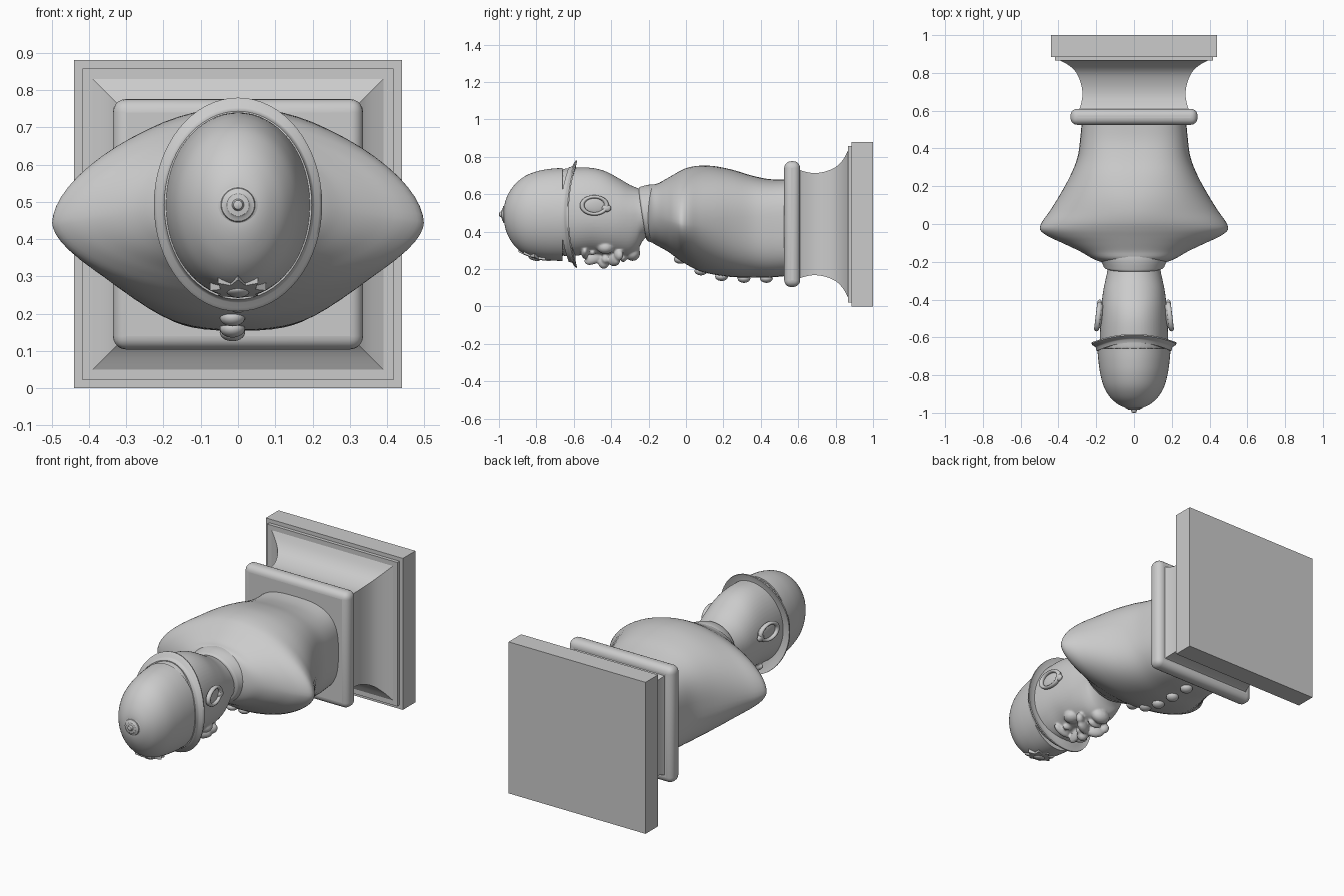
import bpy, math
from mathutils import Vector

SEG = 64


def finish(ob, angle=35):
    bpy.ops.object.select_all(action='DESELECT')
    ob.select_set(True)
    bpy.context.view_layer.objects.active = ob
    bpy.ops.object.shade_smooth_by_angle(angle=math.radians(angle))
    return ob


def mesh_object(name, verts, faces):
    me = bpy.data.meshes.new(name)
    me.from_pydata(verts, [], faces)
    me.update()
    ob = bpy.data.objects.new(name, me)
    bpy.context.collection.objects.link(ob)
    return ob


def spline(rows, steps):
    # Catmull-Rom interpolation of the station rows
    out = []
    for i in range(len(rows) - 1):
        p = [rows[max(0, min(len(rows) - 1, i + k))] for k in (-1, 0, 1, 2)]
        for s in range(steps):
            t = s / steps
            out.append([0.5 * (2 * b + (c - a) * t + (2 * a - 5 * b + 4 * c - d) * t * t
                               + (3 * b - a - 3 * c + d) * t ** 3) for a, b, c, d in zip(*p)])
    return out + [list(rows[-1])]


def loft(name, rows, steps=4, sag=0.0, tilt=0.0, angle=35):
    # rows: y, half width, z low, z high, z of widest point, roundness exponent
    rows = spline(rows, steps) if steps > 1 else rows
    verts, faces = [], []
    for y, w, lo, hi, zc, n in rows:
        for k in range(SEG):
            a = 2 * math.pi * k / SEG
            c, s = math.cos(a), math.sin(a)
            x = w * math.copysign(abs(c) ** (2 / n), c)
            z = zc + math.copysign(abs(s) ** (2 / n), s) * (hi - zc if s > 0 else zc - lo)
            verts.append((x, y + sag * s * s + tilt * s, z))
    for r in range(len(rows) - 1):
        for k in range(SEG):
            a, b = r * SEG + k, r * SEG + (k + 1) % SEG
            faces.append((a, b, b + SEG, a + SEG))
    faces.append(tuple(reversed(range(SEG))))
    faces.append(tuple(range((len(rows) - 1) * SEG, len(rows) * SEG)))
    return finish(mesh_object(name, verts, faces), angle)


def box(name, half, y0, y1, bevel=0.0):
    bpy.ops.mesh.primitive_cube_add(size=1, location=(0, (y0 + y1) / 2, 0.44))
    ob = bpy.context.object
    ob.name = name
    ob.scale = (2 * half, y1 - y0, 2 * half)
    bpy.ops.object.transform_apply(location=False, rotation=False, scale=True)
    if bevel:
        m = ob.modifiers.new("round", 'BEVEL')
        m.width, m.segments = bevel, 5
    return finish(ob)


def ball(name, loc, size, rot=(0, 0, 0)):
    bpy.ops.mesh.primitive_uv_sphere_add(segments=24, ring_count=14, location=loc, rotation=rot)
    ob = bpy.context.object
    ob.name = name
    ob.scale = size
    return finish(ob, 60)


# Pedestal: plate, lip, square cove and rounded collar slab
box("pedestal_plate", 0.44, 0.885, 1.0)
box("pedestal_lip", 0.418, 0.865, 0.89)
cove = spline([(0.87, 0.40), (0.84, 0.345), (0.80, 0.305), (0.74, 0.28),
               (0.68, 0.273), (0.62, 0.285), (0.59, 0.30)], 4)
cv = [(sx * h, y, 0.44 + sz * h) for y, h in cove for sx, sz in ((1, 1), (-1, 1), (-1, -1), (1, -1))]
cf = [(r * 4 + k, r * 4 + 4 + k, r * 4 + 4 + (k + 1) % 4, r * 4 + (k + 1) % 4)
      for r in range(len(cove) - 1) for k in range(4)]
finish(mesh_object("pedestal_cove", cv, cf))
box("pedestal_collar", 0.336, 0.525, 0.61, 0.036)

# Torso with broad shoulders
loft("torso", [
    (0.56, 0.275, 0.165, 0.68, 0.43, 3.0), (0.45, 0.285, 0.155, 0.68, 0.43, 2.9),
    (0.35, 0.30, 0.155, 0.70, 0.43, 2.7), (0.25, 0.34, 0.157, 0.73, 0.43, 2.4),
    (0.15, 0.395, 0.17, 0.75, 0.43, 2.1), (0.07, 0.445, 0.19, 0.752, 0.435, 1.9),
    (0.01, 0.487, 0.22, 0.742, 0.44, 1.8), (-0.03, 0.497, 0.245, 0.725, 0.445, 1.75),
    (-0.065, 0.455, 0.27, 0.705, 0.455, 1.75), (-0.10, 0.38, 0.295, 0.685, 0.465, 1.8),
    (-0.145, 0.285, 0.32, 0.66, 0.48, 1.9), (-0.185, 0.215, 0.345, 0.645, 0.49, 2.0),
    (-0.21, 0.15, 0.38, 0.60, 0.49, 2.0)], angle=60)

# Stand-up collar of the tunic
loft("tunic_collar", [
    (-0.12, 0.20, 0.335, 0.65, 0.49, 2), (-0.17, 0.187, 0.335, 0.652, 0.49, 2),
    (-0.215, 0.165, 0.345, 0.642, 0.49, 2), (-0.23, 0.158, 0.355, 0.635, 0.49, 2),
    (-0.235, 0.145, 0.37, 0.62, 0.49, 2)], steps=3, tilt=-0.02)

# Tunic buttons
for y, z in ((-0.03, 0.252), (0.08, 0.19), (0.19, 0.16), (0.31, 0.15), (0.43, 0.15)):
    ball("tunic_button", (-0.015, y, z), (0.034, 0.034, 0.024))

# Head: skull, jaw and facial features blended into one surface
parts = [loft("head", [
    (-0.12, 0.135, 0.39, 0.61, 0.49, 2), (-0.20, 0.138, 0.375, 0.612, 0.49, 2),
    (-0.235, 0.14, 0.345, 0.625, 0.49, 2), (-0.26, 0.143, 0.295, 0.633, 0.49, 2),
    (-0.30, 0.152, 0.268, 0.65, 0.49, 2), (-0.36, 0.164, 0.268, 0.685, 0.49, 2.05),
    (-0.43, 0.172, 0.275, 0.722, 0.49, 2.1), (-0.50, 0.177, 0.282, 0.74, 0.49, 2.1),
    (-0.58, 0.18, 0.272, 0.742, 0.49, 2.1), (-0.66, 0.18, 0.27, 0.735, 0.49, 2.1)])]
parts += [
    ball("chin", (0, -0.285, 0.285), (0.055, 0.04, 0.042)),
    ball("lip", (0, -0.335, 0.262), (0.045, 0.018, 0.025)),
    ball("nose_bridge", (0, -0.485, 0.262), (0.022, 0.065, 0.032), (0.45, 0, 0)),
    ball("nose_tip", (0, -0.44, 0.233), (0.03, 0.03, 0.032))]
for s in (-1, 1):
    parts += [
        ball("nostril", (s * 0.027, -0.43, 0.252), (0.02, 0.022, 0.022)),
        ball("moustache", (s * 0.04, -0.385, 0.25), (0.055, 0.026, 0.036), (0, 0, s * 0.45)),
        ball("moustache_tip", (s * 0.085, -0.36, 0.275), (0.03, 0.022, 0.03), (0, 0, s * 0.6)),
        ball("brow", (s * 0.065, -0.54, 0.282), (0.055, 0.018, 0.024), (0, -s * 0.35, 0)),
        ball("cheek", (s * 0.085, -0.43, 0.315), (0.045, 0.045, 0.035)),
        ball("eye", (s * 0.062, -0.50, 0.29), (0.027, 0.016, 0.018))]
bpy.ops.object.select_all(action='DESELECT')
for p in parts:
    p.select_set(True)
bpy.context.view_layer.objects.active = parts[0]
bpy.ops.object.join()
head = bpy.context.object
rm = head.modifiers.new("blend", 'REMESH')
rm.mode, rm.voxel_size, rm.use_smooth_shade = 'VOXEL', 0.006, True
sm = head.modifiers.new("soften", 'SMOOTH')
sm.factor, sm.iterations = 0.5, 4

# Ears: bowl, rim and lobe on each side
for s in (-1, 1):
    ball("ear_bowl", (s * 0.178, -0.485, 0.54), (0.014, 0.07, 0.045), (0, 0, s * 0.12))
    ball("ear_lobe", (s * 0.182, -0.425, 0.525), (0.014, 0.025, 0.02))
    bpy.ops.mesh.primitive_torus_add(major_segments=40, minor_segments=12, major_radius=1,
                                     minor_radius=0.19, location=(s * 0.19, -0.49, 0.54),
                                     rotation=(0, math.pi / 2, s * 0.12))
    rim = bpy.context.object
    rim.name = "ear_rim"
    rim.scale = (0.046, 0.066, 0.07)
    finish(rim, 60)

# Helmet dome
ZC = 0.492
loft("helmet_dome", [
    (-0.972, 0.02, 0.47, 0.515, ZC, 2), (-0.968, 0.055, 0.425, 0.555, ZC, 2),
    (-0.95, 0.09, 0.375, 0.602, ZC, 2), (-0.915, 0.128, 0.322, 0.652, ZC, 2),
    (-0.86, 0.16, 0.278, 0.697, ZC, 2), (-0.79, 0.179, 0.256, 0.724, ZC, 2),
    (-0.72, 0.189, 0.246, 0.736, ZC, 2), (-0.66, 0.194, 0.243, 0.74, ZC, 2)],
    sag=0.0, angle=60)

# Flared brim, dipping at front and back
loft("helmet_brim", [(y, 0.194 + d, 0.243 - d * 1.15, 0.738 + d * 1.3, ZC, 2) for y, d in (
    (-0.672, -0.01), (-0.672, 0.004), (-0.655, 0.008), (-0.65, 0.012), (-0.643, 0.024),
    (-0.634, 0.032), (-0.627, 0.031), (-0.63, 0.022), (-0.635, 0.0), (-0.635, -0.03))],
    steps=1, sag=0.045, angle=50)

# Crown finial: stacked rings and knob
loft("crown_finial", [(y, r, ZC - r, ZC + r, ZC, 2) for y, r in (
    (-0.955, 0.055), (-0.968, 0.054), (-0.972, 0.046), (-0.977, 0.044), (-0.98, 0.034),
    (-0.984, 0.03), (-0.986, 0.016), (-0.99, 0.015), (-0.997, 0.012), (-1.0, 0.005))], steps=1)

# Badge: pointed star plate with a raised centre, lying on the helmet front
star = []
for k in range(16):
    a = 2 * math.pi * k / 16
    r = 1.0 if k % 2 == 0 else 0.68
    star.append((0.075 * r * math.cos(a), 0.085 * r * math.sin(a)))


def badge_z(x, y, lift):
    return 0.254 - lift + 1.6 * max(0, -0.72 - y) ** 2 + 0.62 * x * x / 0.5


bv = [(x, -0.81 + y, badge_z(x, -0.81 + y, l)) for l in (-0.02, 0.012) for x, y in star]
bv.append((0, -0.81, badge_z(0, -0.81, 0.014)))
bf = [(k, (k + 1) % 16, 16 + (k + 1) % 16, 16 + k) for k in range(16)]
bf += [(16 + k, 16 + (k + 1) % 16, 32) for k in range(16)]
finish(mesh_object("helmet_badge", bv, bf), 20)
ball("badge_centre", (0, -0.81, badge_z(0, -0.81, 0.008)), (0.03, 0.034, 0.014), (-0.25, 0, 0))
